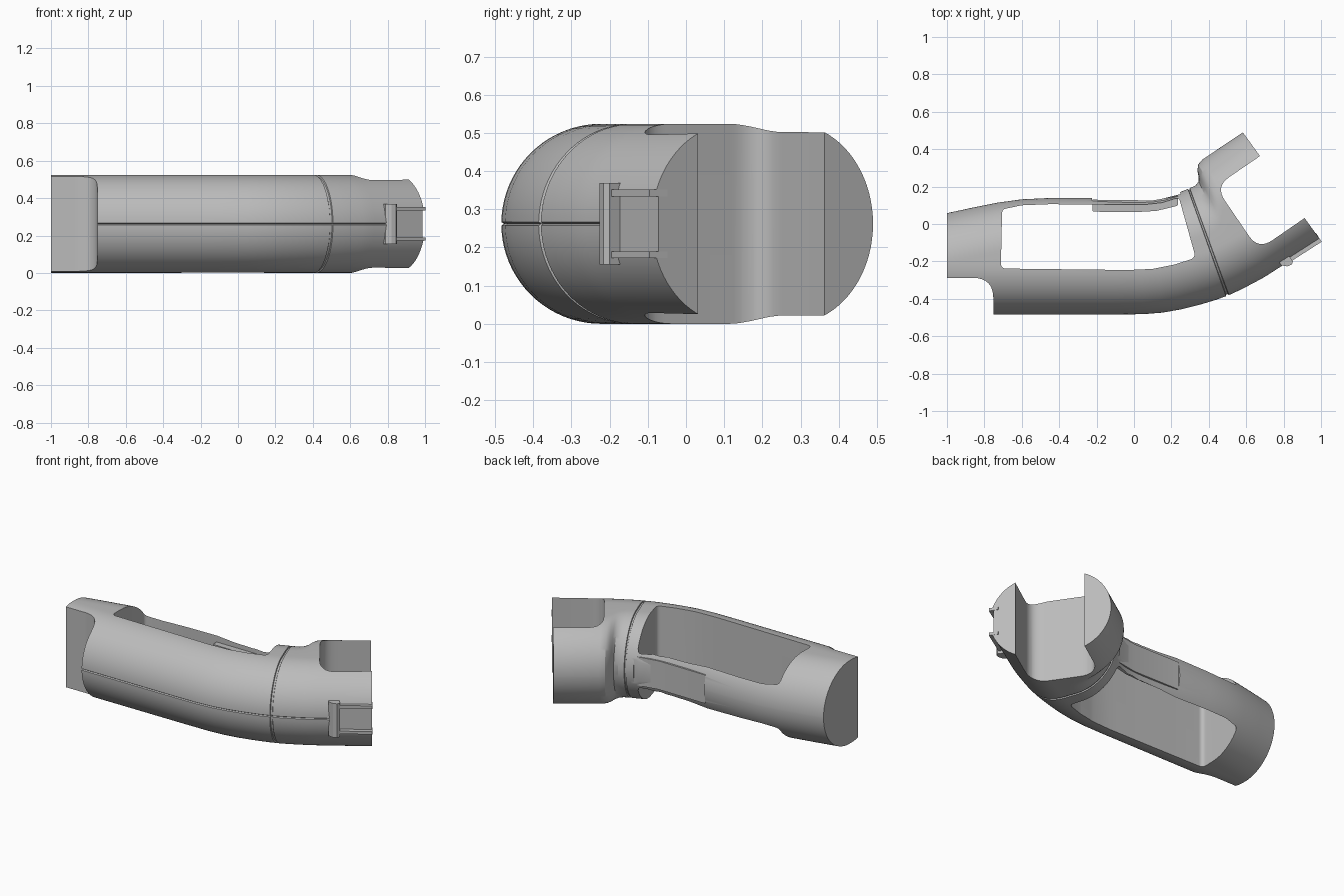
import bpy, bmesh, math
from mathutils import Vector

if "Cube" in bpy.data.objects:
    bpy.data.objects.remove(bpy.data.objects["Cube"])

R = 0.262      # half thickness of the body; also its mid height
grey = bpy.data.materials.new("mid_grey")
grey.diffuse_color = (0.5, 0.5, 0.5, 1)
grey.use_nodes = True
grey.node_tree.nodes["Principled BSDF"].inputs["Base Color"].default_value = grey.diffuse_color


def finish(bm, name, mat=grey):
    bmesh.ops.recalc_face_normals(bm, faces=bm.faces)
    me = bpy.data.meshes.new(name)
    bm.to_mesh(me)
    bm.free()
    ob = bpy.data.objects.new(name, me)
    bpy.context.collection.objects.link(ob)
    me.materials.append(mat)
    return ob


def rounded(pts):
    """Round listed corners: each point is (x, y, radius)."""
    out = []
    for i, (x, y, r) in enumerate(pts):
        p = Vector((x, y))
        if r == 0:
            out.append(p)
            continue
        a = Vector(pts[i - 1][:2])
        b = Vector(pts[(i + 1) % len(pts)][:2])
        a = p + (a - p).normalized() * r
        b = p + (b - p).normalized() * r
        for k in range(9):
            t = k / 8
            out.append(a * (1 - t) ** 2 + p * 2 * t * (1 - t) + b * t * t)
    return out


def prism(name, pts, z0, z1):
    bm = bmesh.new()
    f = bm.faces.new([bm.verts.new((p[0], p[1], z0)) for p in pts])
    ext = bmesh.ops.extrude_face_region(bm, geom=[f])["geom"]
    bmesh.ops.translate(bm, vec=(0, 0, z1 - z0), verts=[v for v in ext if isinstance(v, bmesh.types.BMVert)])
    return finish(bm, name)


def cut(ob, cutter):
    cutter.hide_render = True
    m = ob.modifiers.new("cut", "BOOLEAN")
    m.operation, m.solver, m.object = "DIFFERENCE", "EXACT", cutter
    bpy.context.view_layer.objects.active = ob
    bpy.ops.object.modifier_apply(modifier=m.name)
    bpy.data.objects.remove(cutter)


def ring(F, B, inset=0.0):
    """Stadium cross-section between a front and a back plan point."""
    F, B = Vector(F), Vector(B)
    d = (B - F).normalized()
    r = R - inset
    cf, cb = F + d * R, B - d * R
    pts = []
    n = 20
    angs = [math.pi / 2 - math.pi * k / (2 * n) for k in range(n)]
    angs = angs + [0.018, 0, -0.018] + [-a for a in reversed(angs)]
    for a in angs:      # front half, with a fine seam groove at the tip
        rr = r - (0.007 if a == 0 else 0)
        p = cf - d * rr * math.cos(a)
        pts.append((p.x, p.y, R + rr * math.sin(a)))
    for a in reversed(angs):
        p = cb + d * r * math.cos(a)
        pts.append((p.x, p.y, R + r * math.sin(a)))
    return pts


# body: stadium sections swept along the bent plan outline
stations = [
    ((-1, -.484), (-1, .058)), ((-.87, -.484), (-.87, .086)),
    ((-.73, -.484), (-.73, .114)), ((-.6, -.484), (-.6, .132)),
    ((-.45, -.484), (-.45, .139)), ((-.22, -.484), (-.22, .139)),
    ((-.1, -.484), (-.1, .133)), ((.05, -.482), (.03, .131)),
    ((.15, -.474), (.1, .134)), ((.25, -.457), (.16, .143)),
    ((.35, -.432), (.22, .16)), ((.44, -.405), (.265, .178)),
    ((.492, -.386), (.288, .188)), ((.495, -.385), (.290, .189), .007),
    ((.505, -.381), (.296, .191), .007), ((.508, -.380), (.298, .192)),
    ((.56, -.356), (.330, .206)), ((.60, -.336), (.346, .228)),
    ((.64, -.315), (.345, .255)), ((.67, -.299), (.339, .285)),
    ((.70, -.282), (.343, .318)), ((.73, -.263), (.365, .344)),
    ((1.0, -.09), (.582, .49)),
]
bm = bmesh.new()
rings = [[bm.verts.new(p) for p in ring(*s)] for s in stations]
for a, b in zip(rings, rings[1:]):
    for i in range(len(a)):
        j = (i + 1) % len(a)
        bm.faces.new((a[i], a[j], b[j], b[i]))
bm.faces.new(rings[0])
bm.faces.new(rings[-1])
body = finish(bm, "body")

# window straight through the grip
window = rounded([(-.712, -.238, .03), (-.3, -.243, 0), (-.03, -.246, 0), (.1, -.24, 0),
                  (.22, -.216, 0), (.33, -.18, .03), (.24, .142, .02), (.15, .114, 0),
                  (.05, .103, 0), (-.22, .104, 0), (-.45, .106, 0), (-.6, .1, 0), (-.705, .078, .02)])
cut(body, prism("window_cutter", window, -.2, .8))

# fork slot in the head
slot = rounded([(.91 + .24, .03 + .165, 0), (.67 + .24, .36 + .165, 0), (.435, .2, .09), (.665, -.138, .09)])
cut(body, prism("slot_cutter", slot, -.2, .8))

# step at the rear of the grip front
step = rounded([(-1.2, -.7, 0), (-.752, -.7, 0), (-.752, -.288, .11), (-1.2, -.288, 0)])
cut(body, prism("step_cutter", step, -.2, .8))

# shallow recess on the back bar, with the button filling its inner side
cut(body, prism("recess_cutter", [(-.225, .127), (.1, .122), (.25, .16), (.2, .3), (-.225, .3)], .17, .354))
prism("button", rounded([(-.222, .066, .01), (0, .063, 0), (.12, .07, 0), (.235, .098, .01),
                         (.235, .15, 0), (.1, .126, 0), (-.222, .13, 0)]), .172, .352)


# latch on the lower prong: u runs along the prong, v outward
U = Vector((.27, .173)).normalized()
V = Vector((U.y, -U.x))
O = Vector((1.0, -.09))


def latch(name, outline, z0, z1):
    return prism(name, [O + U * u + V * v for u, v in outline], z0, z1)


cut(body, latch("latch_cutter", [(-.19, -.022), (.1, -.022), (.1, .1), (-.19, .1)], .19, .334))
for z, side in ((.172, "lower"), (.334, "upper")):
    latch(side + "_latch_rail", [(-.2, -.05), (0, -.05), (0, .006), (-.2, .006)], z, z + .018)
latch("latch_bump", [(-.25, -.05), (-.19, -.05), (-.185, .012), (-.2, .022), (-.225, .018), (-.25, -.004)], .155, .369)

# smooth shading with sharp cut edges
for ob in bpy.context.scene.objects:
    bpy.ops.object.select_all(action="DESELECT")
    ob.select_set(True)
    bpy.context.view_layer.objects.active = ob
    bpy.ops.object.shade_smooth_by_angle(angle=math.radians(30))
